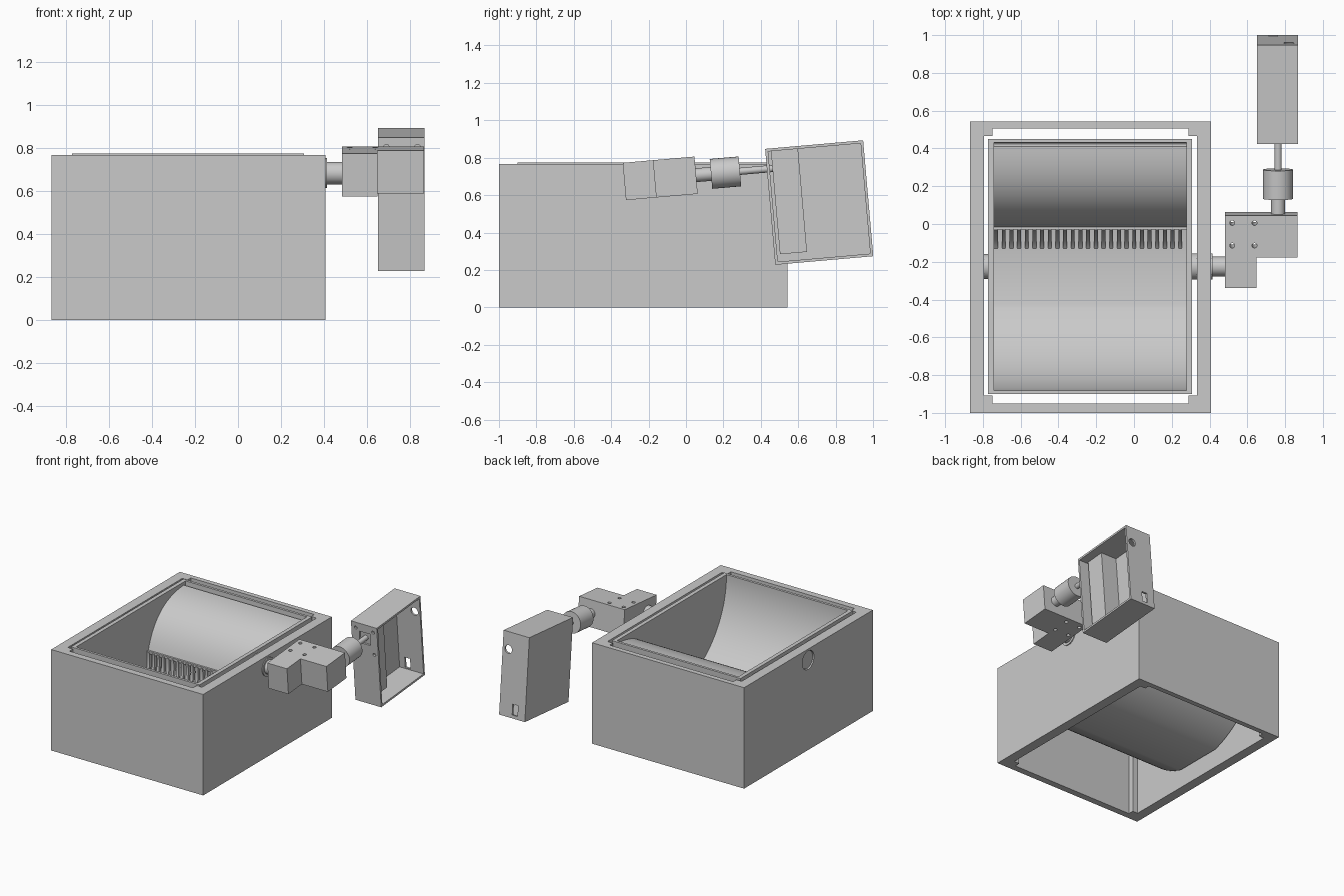
import bpy, bmesh, math
from mathutils import Matrix, Vector
from mathutils.geometry import interpolate_bezier

cube = bpy.data.objects.get("Cube")
if cube:
    bpy.data.objects.remove(cube, do_unlink=True)

grey = bpy.data.materials.new("plain_grey")
grey.use_nodes = True
grey.diffuse_color = (0.59, 0.59, 0.59, 1)
grey.node_tree.nodes["Principled BSDF"].inputs["Base Color"].default_value = grey.diffuse_color

# Drive assembly frame: origin on the pivot axle, tilted about x
PIVOT_Y, PIVOT_Z = -0.225, 0.682
DRIVE = Matrix.Translation((0, PIVOT_Y, PIVOT_Z)) @ Matrix.Rotation(math.radians(5), 4, 'X')
WORLD = Matrix.Identity(4)


def finish(name, bm, frame=WORLD):
    bmesh.ops.recalc_face_normals(bm, faces=bm.faces)
    mesh = bpy.data.meshes.new(name)
    bm.to_mesh(mesh)
    bm.free()
    mesh.transform(frame)
    mesh.materials.append(grey)
    obj = bpy.data.objects.new(name, mesh)
    bpy.context.collection.objects.link(obj)
    return obj


def activate(obj):
    bpy.ops.object.select_all(action='DESELECT')
    obj.select_set(True)
    bpy.context.view_layer.objects.active = obj


def smooth(obj):
    activate(obj)
    bpy.ops.object.shade_smooth_by_angle(angle=math.radians(35))
    return obj


def box(name, xs, ys, zs, frame=WORLD):
    bm = bmesh.new()
    size = Matrix.Diagonal((xs[1] - xs[0], ys[1] - ys[0], zs[1] - zs[0], 1))
    mid = Vector((sum(xs), sum(ys), sum(zs))) / 2
    bmesh.ops.create_cube(bm, size=1, matrix=Matrix.Translation(mid) @ size)
    return finish(name, bm, frame)


def rod(name, axis, start, length, radius, frame=WORLD, sides=32):
    turn = {'X': Matrix.Rotation(math.pi / 2, 4, 'Y'),
            'Y': Matrix.Rotation(-math.pi / 2, 4, 'X'), 'Z': WORLD}[axis]
    bm = bmesh.new()
    bmesh.ops.create_cone(bm, cap_ends=True, segments=sides, radius1=radius, radius2=radius,
                          depth=length, matrix=Matrix.Translation(start) @ turn
                          @ Matrix.Translation((0, 0, length / 2)))
    return smooth(finish(name, bm, frame))


def add_prism(bm, outline, x0, x1):
    face = bm.faces.new([bm.verts.new((x0, y, z)) for y, z in outline])
    new = bmesh.ops.extrude_face_region(bm, geom=[face])["geom"]
    bmesh.ops.translate(bm, vec=(x1 - x0, 0, 0),
                        verts=[v for v in new if isinstance(v, bmesh.types.BMVert)])


def prism(name, outline, x0, x1):
    bm = bmesh.new()
    add_prism(bm, outline, x0, x1)
    return smooth(finish(name, bm))


def curve(a, b, c, d, steps=20):
    pts = interpolate_bezier(*[Vector((*p, 0)) for p in (a, b, c, d)], steps)
    return [(p.x, p.y) for p in pts]


def band(line, dy, dz):
    return line + [(y + dy, z + dz) for y, z in reversed(line)]


def cut(target, cutter, operation='DIFFERENCE'):
    mod = target.modifiers.new("cut", 'BOOLEAN')
    mod.object, mod.operation, mod.solver = cutter, operation, 'EXACT'
    cutter.hide_render = True
    activate(target)
    bpy.ops.object.modifier_apply(modifier=mod.name)
    bpy.data.objects.remove(cutter, do_unlink=True)


# Outer frame, open above and below, with corner posts and axle holes
FRAME_TOP = 0.766
frame = box("outer_frame", (-0.868, 0.408), (-1, 0.543), (0, FRAME_TOP))
cut(frame, box("opening_wide", (-0.794, 0.333), (-0.907, 0.466), (-0.1, 0.9)))
cut(frame, box("opening_long", (-0.75, 0.288), (-0.95, 0.505), (-0.1, 0.9)))
cut(frame, rod("axle_hole", 'X', (-1, PIVOT_Y, PIVOT_Z), 1.5, 0.07))

# Bowl: part of a cylinder with a flat floor
BOWL_TOP, BOWL_Z = 0.774, 0.77


def bowl_profile(radius, floor):
    stop = math.acos((BOWL_Z - floor) / radius)
    angles = [math.pi / 2 + (stop - math.pi / 2) * i / 28 for i in range(29)]
    half = [(-radius * math.sin(a), BOWL_Z - radius * math.cos(a)) for a in angles]
    side = [(-radius, BOWL_TOP)] + half
    full = side + [(-y, z) for y, z in reversed(side)]
    return [(PIVOT_Y + y, z) for y, z in full]


inner, outer = bowl_profile(0.656, 0.145), bowl_profile(0.675, 0.122)
prism("bowl_shell", outer + inner[::-1], -0.77, 0.305)
prism("bowl_end_right", outer, -0.772, -0.742)
prism("bowl_end_left", outer, 0.277, 0.307)

# Convex ramp with a lip at its foot
ramp = [(0.43, 0.72)] + curve((0.41, 0.75), (0.2, 0.74), (0.05, 0.64), (-0.015, 0.42))
prism("ramp", band(ramp, 0.018, -0.018), -0.745, 0.28)
box("ramp_lip", (-0.745, 0.28), (-0.03, 0.003), (0.4, 0.42))

# Slotted strainer below the ramp
bars = bmesh.new()
bar_line = curve((-0.035, 0.41), (-0.02, 0.3), (-0.05, 0.2), (-0.135, 0.14), 12)
COUNT = 25
pitch = 1.015 / COUNT
for i in range(COUNT):
    x = -0.74 + i * pitch
    add_prism(bars, band(bar_line, 0.025, 0), x, x + pitch * 0.5)
smooth(finish("strainer_bars", bars))

# Axle
rod("axle_right", 'X', (-0.86, PIVOT_Y, PIVOT_Z), 0.095, 0.066)
rod("axle_left", 'X', (0.3, PIVOT_Y, PIVOT_Z), 0.115, 0.07)
rod("axle_neck", 'X', (0.41, PIVOT_Y, PIVOT_Z), 0.08, 0.052)

# L-shaped gearbox with bolt holes
gearbox = box("gearbox", (0.483, 0.866), (-0.105, 0.28), (-0.1, 0.1), DRIVE)
cut(gearbox, box("gearbox_notch", (0.648, 0.9), (-0.2, 0.057), (-0.2, 0.2), DRIVE))
for x in (0.52, 0.638):
    for y in (0.12, 0.24):
        cut(gearbox, rod("bolt_hole", 'Z', (x, y, -0.15), 0.3, 0.013, DRIVE, 16))

# Drive shaft and coupling
rod("gearbox_shaft", 'Y', (0.763, 0.27, 0), 0.1, 0.037, DRIVE)
rod("coupling", 'Y', (0.763, 0.36, 0), 0.155, 0.08, DRIVE)
rod("motor_shaft", 'Y', (0.763, 0.5, 0), 0.2, 0.019, DRIVE)

# Motor housing, open on its left side
housing = box("motor_housing", (0.652, 0.868), (0.66, 1.186), (-0.514, 0.108), DRIVE)
cut(housing, box("housing_cavity", (0.667, 0.9), (0.675, 1.171), (-0.499, 0.093), DRIVE))
cut(housing, rod("cable_hole", 'Y', (0.82, 1.1, -0.02), 0.2, 0.03, DRIVE))
cut(housing, box("socket_hole", (0.715, 0.76), (1.1, 1.3), (-0.49, -0.41), DRIVE))
cut(housing, box("shaft_opening", (0.718, 0.808), (0.6, 0.673), (-0.045, 0.045), DRIVE))
for x, z in ((0.69, 0.065), (0.835, 0.065), (0.835, -0.11), (0.69, -0.11)):
    cut(housing, rod("screw_hole", 'Y', (x, 0.6, z), 0.073, 0.012, DRIVE, 16))

# Motor block
box("motor_block", (0.66, 0.8), (0.69, 0.835), (-0.46, 0.093), DRIVE)
